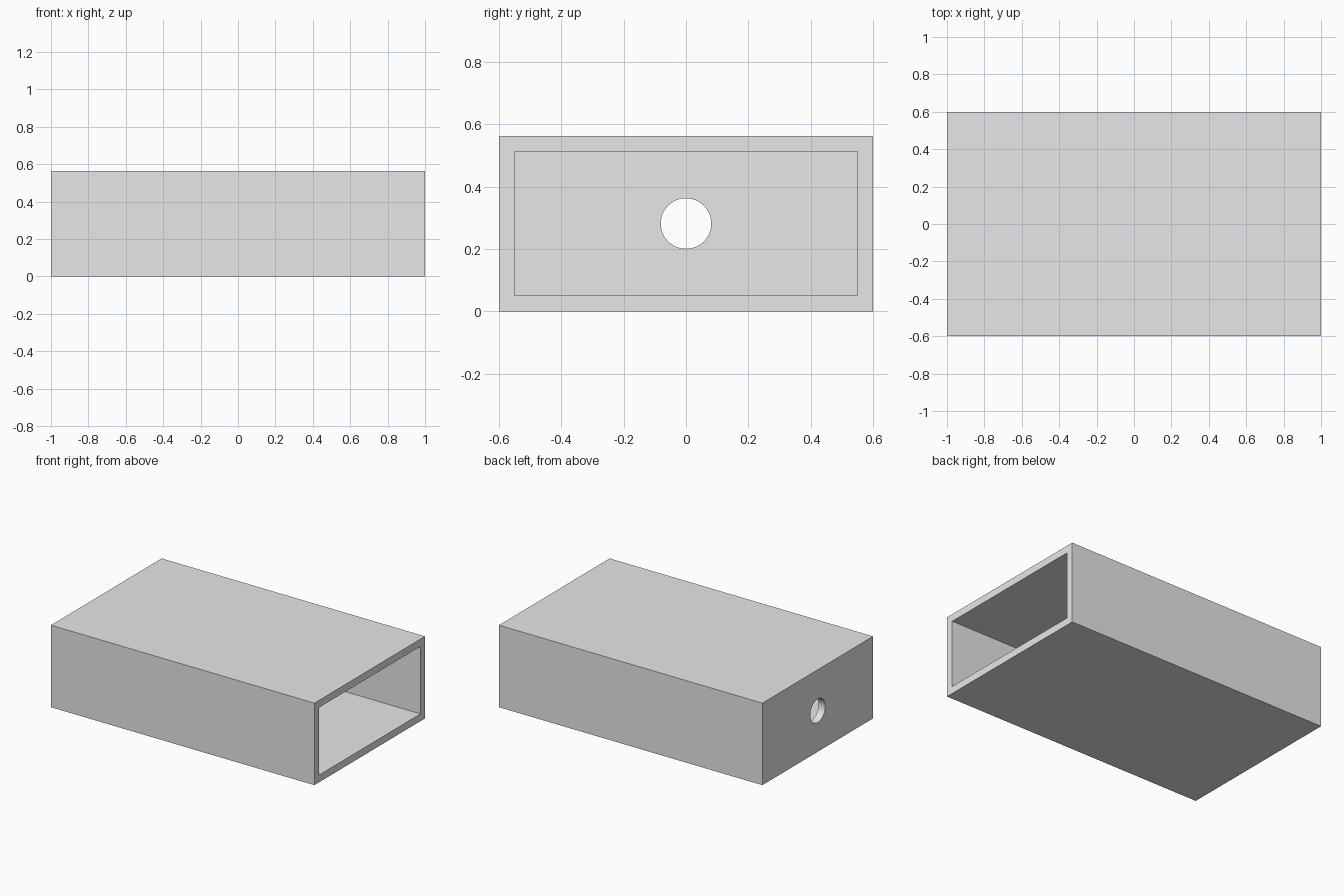
import bpy
import bmesh
from math import pi
from mathutils import Matrix

old = bpy.data.objects.get("Cube")
if old:
    bpy.data.objects.remove(old, do_unlink=True)

LENGTH, WIDTH, HEIGHT = 2.0, 1.2, 0.563
WALL = 0.05
HOLE_RADIUS = 0.081

grey = bpy.data.materials.new("light_grey")
grey.use_nodes = True
colour = (0.8, 0.8, 0.8, 1)
grey.diffuse_color = colour
grey.node_tree.nodes["Principled BSDF"].inputs["Base Color"].default_value = colour


def add_object(name, bm):
    mesh = bpy.data.meshes.new(name)
    bm.to_mesh(mesh)
    bm.free()
    mesh.materials.append(grey)
    obj = bpy.data.objects.new(name, mesh)
    bpy.context.collection.objects.link(obj)
    return obj


def box(name, size, centre):
    bm = bmesh.new()
    bmesh.ops.create_cube(bm, size=1, matrix=Matrix.Translation(centre) @ Matrix.Diagonal((*size, 1)))
    return add_object(name, bm)


def cut(target, cutter):
    mod = target.modifiers.new(cutter.name, "BOOLEAN")
    mod.operation = "DIFFERENCE"
    mod.solver = "EXACT"
    mod.object = cutter
    cutter.hide_render = True
    cutter.hide_set(True)


# Outer sleeve
sleeve = box("box_sleeve", (LENGTH, WIDTH, HEIGHT), (0, 0, HEIGHT / 2))

# Cavity, open at the left end and closed by a wall at the right end
cavity = box("cavity_cutter", (LENGTH, WIDTH - 2 * WALL, HEIGHT - 2 * WALL), (WALL, 0, HEIGHT / 2))
cut(sleeve, cavity)

# Round finger hole through the end wall
bm = bmesh.new()
bmesh.ops.create_cone(
    bm, cap_ends=True, segments=48, radius1=HOLE_RADIUS, radius2=HOLE_RADIUS, depth=4 * WALL,
    matrix=Matrix.Translation((-LENGTH / 2, 0, HEIGHT / 2)) @ Matrix.Rotation(pi / 2, 4, "Y"))
cut(sleeve, add_object("hole_cutter", bm))

# Apply the cuts, then smooth only the rim of the hole
bpy.ops.object.select_all(action="DESELECT")
sleeve.select_set(True)
bpy.context.view_layer.objects.active = sleeve
for mod in list(sleeve.modifiers):
    cutter = mod.object
    bpy.ops.object.modifier_apply(modifier=mod.name)
    bpy.data.objects.remove(cutter, do_unlink=True)
bpy.ops.object.shade_smooth_by_angle(angle=pi / 6)
